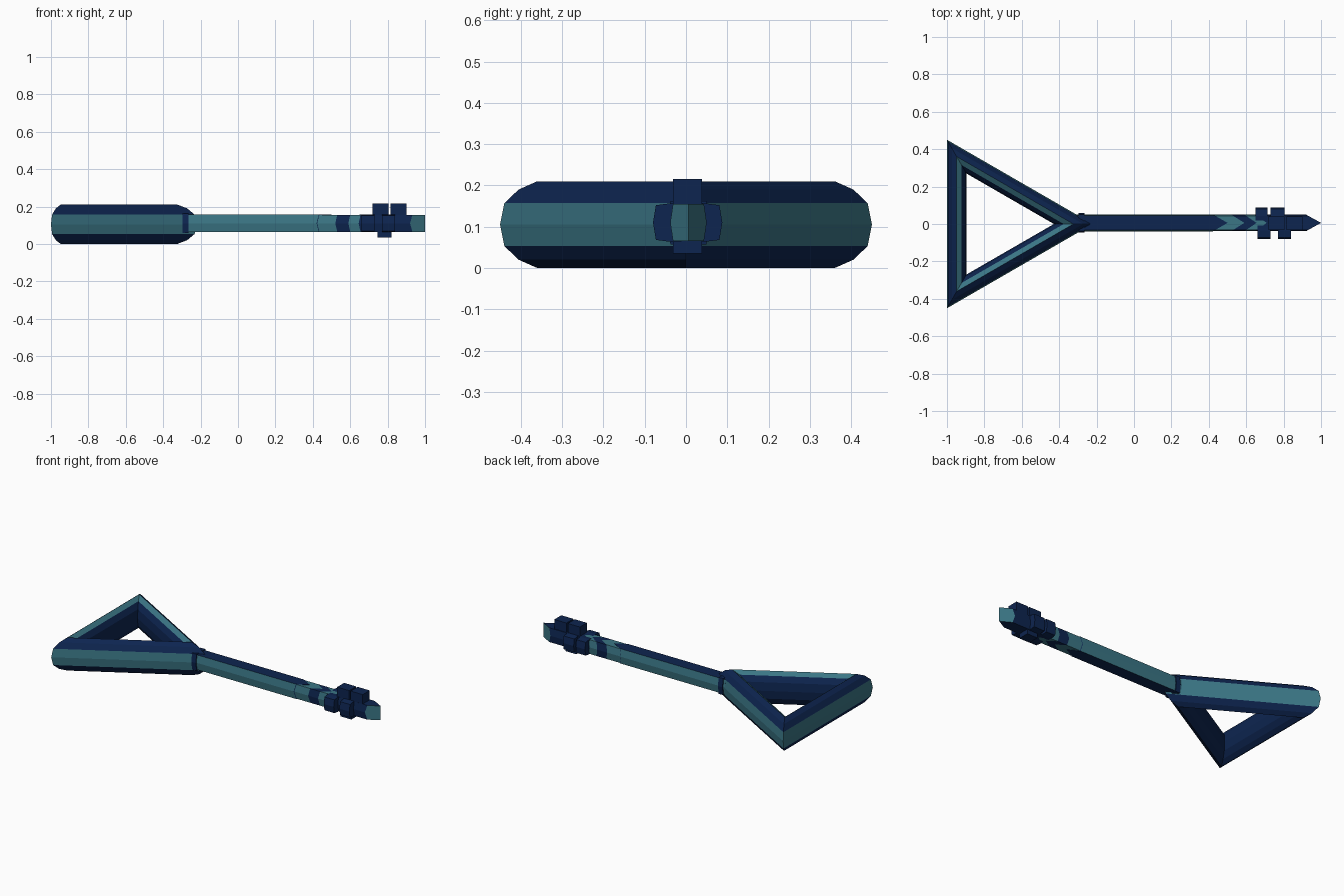
import bpy
import bmesh
from math import cos, sin, radians

cube = bpy.data.objects.get("Cube")
if cube:
    bpy.data.objects.remove(cube, do_unlink=True)


def material(name, colour):
    mat = bpy.data.materials.new(name)
    mat.use_nodes = True
    mat.diffuse_color = (*colour, 1)
    mat.node_tree.nodes["Principled BSDF"].inputs["Base Color"].default_value = (*colour, 1)
    return mat


MATERIALS = [material("navy", (0.004, 0.018, 0.08)), material("teal", (0.043, 0.18, 0.235))]
NAVY, TEAL = 0, 1
MID_Y, MID_Z = 0.006, 0.11


def finish(name, bm):
    bmesh.ops.recalc_face_normals(bm, faces=bm.faces)
    mesh = bpy.data.meshes.new(name)
    bm.to_mesh(mesh)
    bm.free()
    for mat in MATERIALS:
        mesh.materials.append(mat)
    obj = bpy.data.objects.new(name, mesh)
    bpy.context.collection.objects.link(obj)
    return obj


def bridge(bm, a, b):
    """Join two matching closed loops with quads."""
    n = len(a)
    return [bm.faces.new((a[i], a[(i + 1) % n], b[(i + 1) % n], b[i])) for i in range(n)]


# Triangular handle: a bevelled section mitred round three corners
def build_handle():
    inradius, centre_x, half = 0.26, -0.74, 0.052
    quarter = [(0, 0.105), (0.006, 0.157), (0.026, 0.19), (half, 0.21)]
    upper = quarter + [(2 * half - d, z) for d, z in reversed(quarter[:-1])]
    section = upper + [(d, 0.21 - z) for d, z in reversed(upper[1:-1])]
    bm = bmesh.new()
    loops = []
    for k in range(3):
        angle = radians(120 * k)
        loops.append([bm.verts.new((centre_x + 2 * (inradius - d) * cos(angle),
                                    2 * (inradius - d) * sin(angle), z)) for d, z in section])
    last = len(section) - 1
    for k in range(3):
        for i, face in enumerate(bridge(bm, loops[k], loops[(k + 1) % 3])):
            # outer wall and the inner bevel on top
            face.material_index = TEAL if i in (0, 3, last) else NAVY
    return finish("handle", bm)


# Six-sided bar with a centre ridge line, so its ends can form arrow points
def bar(name, stations, colours, side=None, tip=None, scale=1.0):
    w, e, h = 0.046 * scale, 0.039 * scale, 0.047 * scale
    section = [(w, 0), (e, h), (0, h), (-e, h), (-w, 0), (-e, -h), (0, -h), (e, -h)]
    bm = bmesh.new()
    loops = []
    for x, point in stations:
        loops.append([bm.verts.new((x + point * (1 - abs(y) / w), MID_Y + y, MID_Z + z))
                      for y, z in section])
    for a, b, colour in zip(loops, loops[1:], colours):
        for i, face in enumerate(bridge(bm, a, b)):
            face.material_index = side if side is not None and i in (0, 3, 4, 7) else colour
    for loop, end in ((loops[0], NAVY), (loops[-1], NAVY if tip is None else tip)):
        # each end is split along the ridge line
        for part in ((6, 7, 0, 1, 2), (2, 3, 4, 5, 6)):
            bm.faces.new([loop[i] for i in part]).material_index = end
    return finish(name, bm)


build_handle()
bar("collar", [(-0.297, 0), (-0.265, 0)], [NAVY], scale=1.12)
bar("shaft", [(-0.31, 0), (0.42, 0.08)], [NAVY], side=TEAL)
bar("striped_tip", [(0.42, 0.08), (0.52, 0.07), (0.59, 0.065), (0.645, 0.065), (0.92, 0.08)],
    [TEAL, NAVY, TEAL, NAVY], tip=TEAL, scale=0.96)


# Teeth: prisms along x with a slightly bulging outer end
def tooth(name, x0, x1, length, direction):
    outline = [(0, -0.044), (length - 0.045, -0.047), (length - 0.007, -0.042), (length, 0),
               (length - 0.007, 0.042), (length - 0.045, 0.047), (0, 0.044)]
    bm = bmesh.new()
    loops = [[bm.verts.new((x, MID_Y + direction * out, MID_Z + z)) for out, z in outline]
             for x in (x0, x1)]
    bridge(bm, *loops)
    for loop in loops:
        bm.faces.new(loop)
    return finish(name, bm)


def block(name, x0, x1, z0, z1):
    bm = bmesh.new()
    bmesh.ops.create_cube(bm, size=1)
    for v in bm.verts:
        v.co.x = (x0 + x1) / 2 + v.co.x * (x1 - x0)
        v.co.y = MID_Y - 0.002 + v.co.y * 0.07
        v.co.z = (z0 + z1) / 2 + v.co.z * (z1 - z0)
    return finish(name, bm)


for n, (x0, x1) in enumerate([(0.65, 0.715), (0.73, 0.805)]):
    tooth(f"back_tooth_{n + 1}", x0, x1, 0.082, 1)
for n, (x0, x1) in enumerate([(0.66, 0.73), (0.77, 0.84)]):
    tooth(f"front_tooth_{n + 1}", x0, x1, 0.086, -1)
for n, (x0, x1) in enumerate([(0.72, 0.805), (0.815, 0.9)]):
    block(f"top_tooth_{n + 1}", x0, x1, 0.12, 0.215)
block("bottom_tooth", 0.745, 0.82, 0.035, 0.12)
